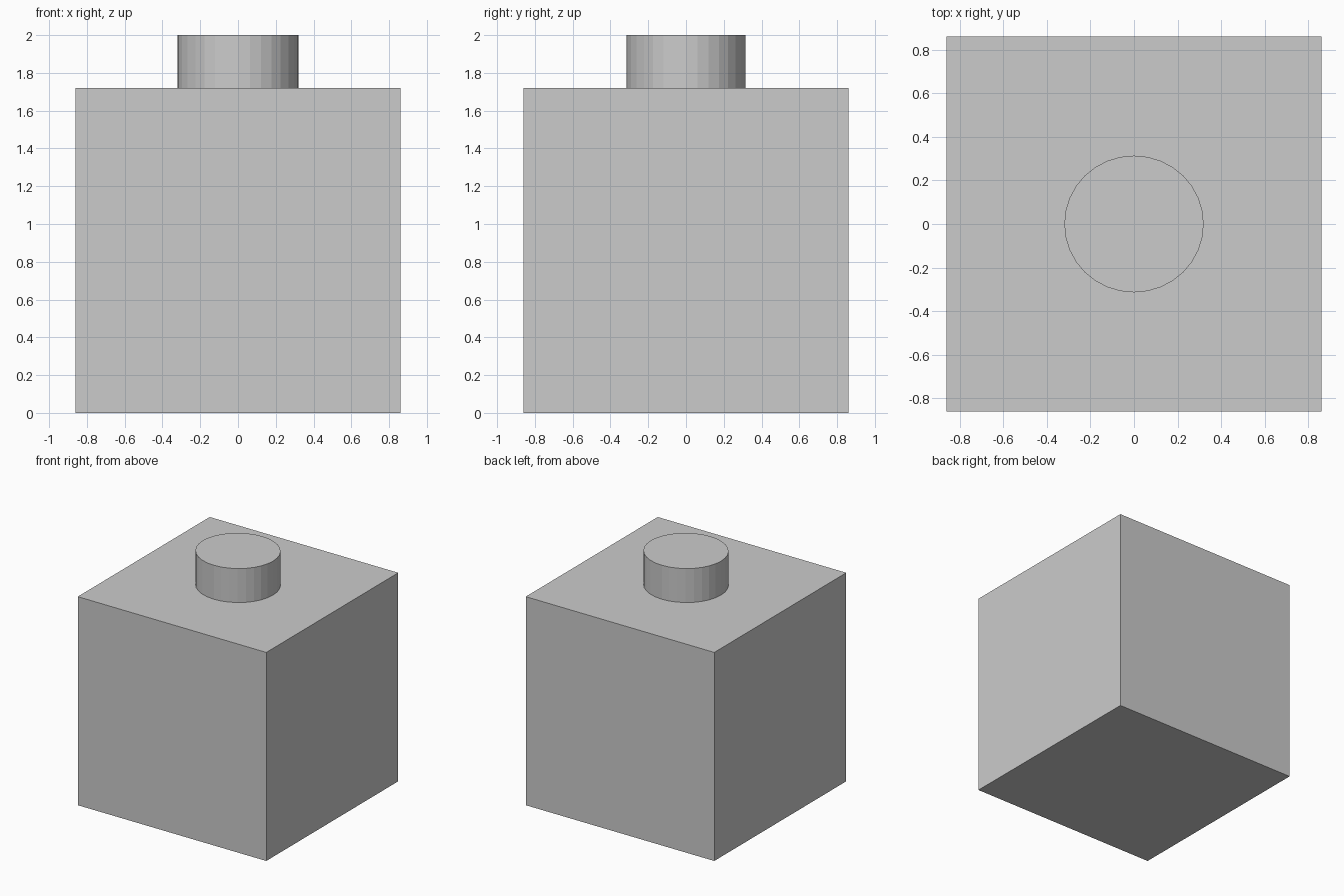
import bpy, bmesh
from mathutils import Matrix

if "Cube" in bpy.data.objects:
    bpy.data.objects.remove(bpy.data.objects["Cube"])

HALF, BODY_TOP, TOP = 0.86, 1.72, 2.0


def add_object(name, bm):
    mesh = bpy.data.meshes.new(name)
    bm.to_mesh(mesh)
    bm.free()
    obj = bpy.data.objects.new(name, mesh)
    bpy.context.collection.objects.link(obj)
    return obj


# Cube body standing on the ground
bm = bmesh.new()
bmesh.ops.create_cube(bm, size=1, matrix=Matrix.Translation((0, 0, BODY_TOP / 2))
                      @ Matrix.Diagonal((2 * HALF, 2 * HALF, BODY_TOP, 1)))
add_object("block_body", bm)

# Round stud on top, faceted, very slightly narrower front to back
bm = bmesh.new()
bmesh.ops.create_cone(bm, cap_ends=True, segments=32, radius1=1, radius2=1, depth=1,
                      matrix=Matrix.Translation((0, 0, (BODY_TOP + TOP) / 2))
                      @ Matrix.Diagonal((0.32, 0.314, TOP - BODY_TOP, 1)))
# Leave out the hidden cap resting on the body
bm.normal_update()
bmesh.ops.delete(bm, geom=[f for f in bm.faces if f.normal.z < -0.9], context='FACES_ONLY')
add_object("top_stud", bm)
